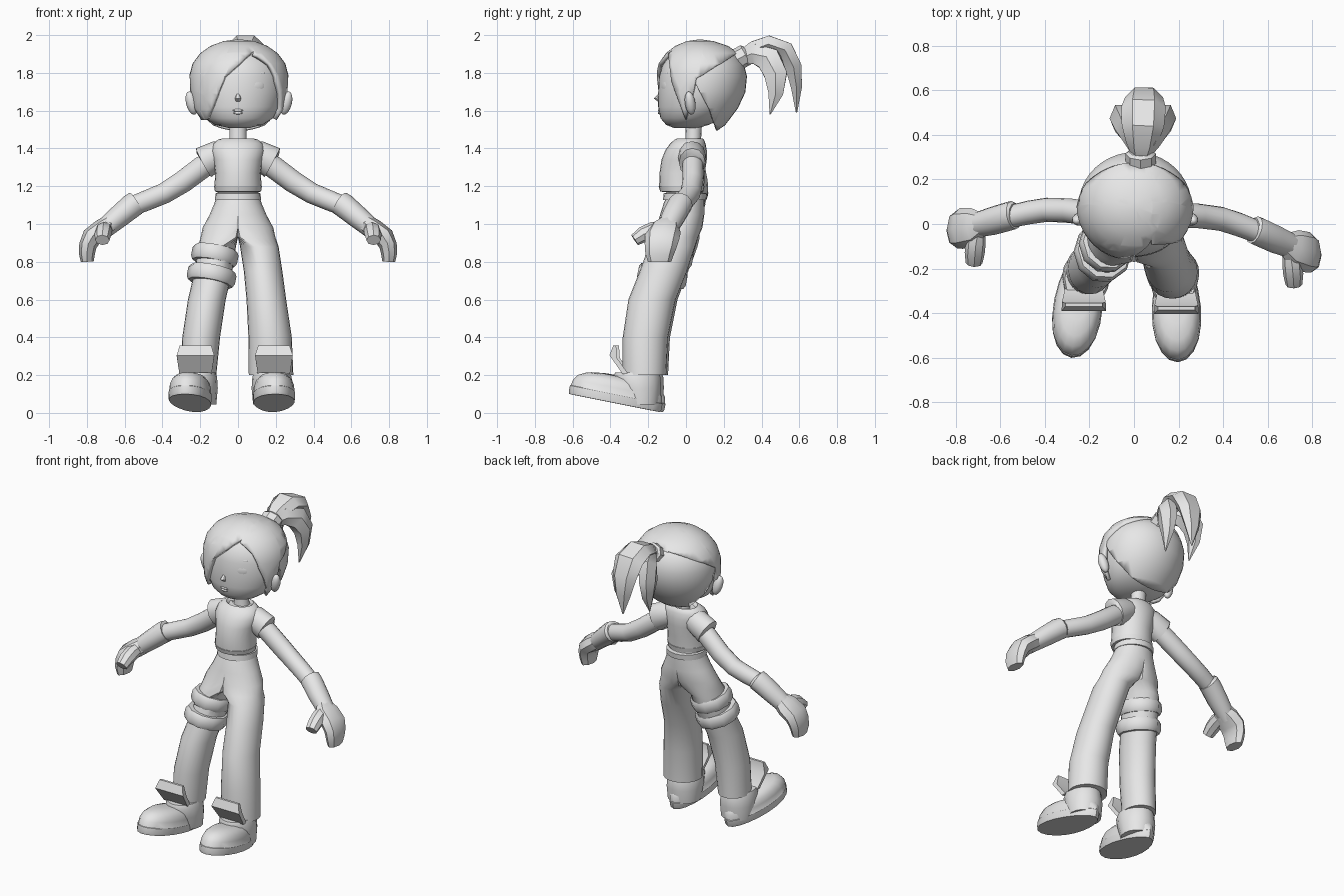
import bpy, bmesh, math
from mathutils import Vector, Matrix

grey = bpy.data.materials.new("plain grey")
grey.diffuse_color = (0.8, 0.8, 0.8, 1)


def finish(name, bm, normals=True):
    if normals:
        bmesh.ops.recalc_face_normals(bm, faces=bm.faces)
    me = bpy.data.meshes.new(name)
    bm.to_mesh(me)
    bm.free()
    me.materials.append(grey)
    ob = bpy.data.objects.new(name, me)
    bpy.context.collection.objects.link(ob)
    return ob


def skin(bm, rings):
    """Bridge rings of points and cap both ends."""
    vs = [[bm.verts.new(p) for p in r] for r in rings]
    n = len(vs[0])
    for a, b in zip(vs, vs[1:]):
        for i in range(n):
            j = (i + 1) % n
            bm.faces.new((a[i], a[j], b[j], b[i]))
    bm.faces.new(vs[0][::-1])
    bm.faces.new(vs[-1])


def tube(name, secs, side=(1, 0, 0), n=16, flat=False):
    """Loft of ellipses (x, y, z, a, b); a lies along side."""
    c = [Vector(s[:3]) for s in secs]
    rings = []
    for i, s in enumerate(secs):
        t = Vector((0, 0, 1)) if flat else (c[min(i + 1, len(c) - 1)] - c[max(i - 1, 0)]).normalized()
        u = Vector(side)
        u = (u - t * u.dot(t)).normalized()
        v = t.cross(u)
        rings.append([c[i] + u * s[3] * math.cos(k * math.tau / n) + v * s[4] * math.sin(k * math.tau / n)
                      for k in range(n)])
    bm = bmesh.new()
    skin(bm, rings)
    return finish(name, bm)


def stack(name, secs, n=24):
    """Horizontal ellipses (z, rx, front y, back y)."""
    return tube(name, [(0, (f + b) / 2, z, rx, (b - f) / 2) for z, rx, f, b in secs], n=n, flat=True)


def ball(name, loc, r, rot=(0, 0, 0), seg=16):
    bm = bmesh.new()
    bmesh.ops.create_uvsphere(bm, u_segments=seg, v_segments=seg // 2, radius=1)
    m = Matrix.Translation(loc)
    for ang, ax in zip(rot, "XYZ"):
        m = m @ Matrix.Rotation(ang, 4, ax)
    bm.transform(m @ Matrix.Diagonal((*r, 1)))
    return finish(name, bm)


# Head and hair shells share one skull profile
SKULL = [(1.507, .05, -.06, .06), (1.525, .125, -.105, .12), (1.56, .18, -.135, .20), (1.62, .22, -.147, .265),
         (1.70, .238, -.147, .302), (1.78, .24, -.143, .31), (1.84, .224, -.125, .295), (1.89, .187, -.09, .262),
         (1.925, .137, -.045, .21), (1.948, .075, .01, .14), (1.955, .02, .06, .09)]


def skull(d):
    bm = bmesh.new()
    k = 1 + d / .25
    rings = []
    for z, rx, f, b in SKULL:
        cy, ry = (f + b) / 2, (b - f) / 2
        rings.append([((rx * math.cos(i * math.tau / 40)) * k + .005,
                       .08 + (cy + ry * math.sin(i * math.tau / 40) - .08) * k,
                       1.74 + (z - 1.74) * k) for i in range(40)])
    skin(bm, rings)
    bmesh.ops.recalc_face_normals(bm, faces=bm.faces)
    return bm


def cross(h, z, line):
    (h0, z0), (h1, z1) = line
    return (h1 - h0) * (z - z0) - (z1 - z0) * (h - h0)


def carve(name, bm, planes, drop, thick):
    """Cut along planes, delete faces by rule and thicken inward."""
    for co, no in planes:
        bmesh.ops.bisect_plane(bm, geom=bm.verts[:] + bm.edges[:] + bm.faces[:], plane_co=co, plane_no=no)
    bad = [f for f in bm.faces if drop(f.calc_center_median())]
    bmesh.ops.delete(bm, geom=bad, context='FACES')
    ob = finish(name, bm, False)
    m = ob.modifiers.new("thickness", 'SOLIDIFY')
    m.thickness, m.offset = thick, -1
    return ob


def side_plane(l):
    return (0, l[0][0], l[0][1]), (0, l[1][1] - l[0][1], l[0][0] - l[1][0])


def front_plane(l):
    return (l[0][0], 0, l[0][1]), (l[1][1] - l[0][1], 0, l[0][0] - l[1][0])


finish("head", skull(0))
L1, L2 = ((-.07, 1.78), (.09, 1.93)), ((-.17, 1.545), (-.07, 1.78))
S1, S2 = ((-.078, 1.755), (-.095, 1.9)), ((0, 1.545), (-.078, 1.755))
B1, B2 = ((0, 1.545), (.055, 1.77)), ((.055, 1.77), (.247, 1.89))
K = ((.19, 1.48), (.03, 1.78))


def drop_front(c):
    x, y, z = c
    if z < 1.55 or (cross(y, z, B1) < 0 and cross(y, z, B2) < 0):
        return True
    if x > .08:
        return cross(y, z, S1) > 0 or cross(y, z, S2) > 0
    return y < .05 and cross(x, z, L1) < 0 and cross(x, z, L2) < 0


carve("front_hair", skull(.024), [front_plane(L1), front_plane(L2)] + [side_plane(l) for l in (S1, S2, B1, B2)]
      + [((.08, 0, 0), (1, 0, 0)), ((0, 0, 1.55), (0, 0, 1))], drop_front, .022)
back = carve("back_hair", skull(.014), [side_plane(K)], lambda c: cross(c.y, c.z, K) > 0, .014)
for v in back.data.vertices:  # pull the nape down to a point
    v.co.z -= .55 * max(0, 1.6 - v.co.z) * min(1, max(0, v.co.y / .15))

# Ears and face relief
for s in (-1, 1):
    ball("ear", (.005 + s * .25, .022, 1.64), (.03, .028, .064), (.15, s * .25, 0))
ball("eye", (.105, -.113, 1.73), (.043, .012, .036), (0, 0, .4))
ball("eyebrow", (.105, -.106, 1.795), (.05, .01, .008), (0, -.1, .42))
tube("nose", [(0, -.14, 1.69, .008, .006), (0, -.155, 1.665, .016, .016), (0, -.14, 1.648, .012, .008)], n=8, flat=True)
for z, w in ((1.602, .03), (1.588, .024)):
    ball("lip", (0, -.139, z), (w, .01, .008), seg=12)

# Ponytail
tube("hair_tie", [(.03, .26, 1.865, .055, .045), (.03, .27, 1.87, .068, .058), (.03, .315, 1.895, .068, .058),
                  (.03, .325, 1.90, .055, .045)], n=8)
tube("ponytail_middle", [(.03, .30, 1.885, .04, .04), (.035, .36, 1.925, .07, .05), (.04, .44, 1.952, .095, .052),
                         (.043, .525, 1.92, .10, .055), (.045, .57, 1.83, .085, .05), (.045, .585, 1.72, .055, .033),
                         (.045, .585, 1.59, .004, .004)], n=6)
for s in (-1, 1):
    tube("ponytail_side", [(.035, .30, 1.88, .03, .04), (.04 + s * .035, .37, 1.90, .045, .06),
                           (.04 + s * .075, .44, 1.87, .055, .075), (.04 + s * .10, .475, 1.79, .05, .07),
                           (.04 + s * .10, .475, 1.69, .033, .045), (.04 + s * .09, .445, 1.58, .003, .003)], n=6)

# Neck, shirt, waist
stack("neck", [(1.40, .055, -.01, .09), (1.45, .046, -.004, .08), (1.54, .045, 0, .085)], 16)
stack("shirt", [(1.185, .116, -.125, .085), (1.185, .124, -.14, .094), (1.205, .125, -.142, .096),
                (1.27, .12, -.14, .10), (1.34, .13, -.13, .11), (1.39, .142, -.11, .11), (1.425, .132, -.085, .104),
                (1.447, .105, -.06, .095), (1.452, .085, -.05, .088), (1.435, .07, -.035, .08)])
stack("shirt_hem_band", [(1.17, .115, -.12, .085), (1.172, .122, -.137, .092), (1.20, .127, -.145, .098),
                         (1.202, .12, -.13, .09)])
stack("midriff", [(1.12, .11, -.10, .09), (1.22, .108, -.11, .085)])
stack("belt", [(1.125, .11, -.1, .09), (1.127, .122, -.122, .108), (1.162, .119, -.118, .112), (1.165, .11, -.1, .09)])

# Arms and gloves; the left arm (+x) swings a little further forward
for s in (-1, 1):
    def arm(name, secs, n=16, side=(0, 1, 0)):
        return tube(name, [(s * x, y - (max(0, x - .15) * .17 if s > 0 else 0), z, a, b) for x, y, z, a, b in secs],
                    side, n)
    arm("sleeve", [(.04, .02, 1.385, .06, .055), (.10, .03, 1.368, .073, .076), (.182, .038, 1.325, .07, .086),
                   (.185, .038, 1.323, .055, .06)], 12)
    arm("upper_arm", [(.1, .03, 1.36, .055, .055), (.19, .045, 1.30, .056, .06), (.29, .06, 1.225, .055, .059),
                      (.39, .064, 1.163, .054, .055), (.47, .052, 1.13, .053, .054), (.57, .03, 1.09, .05, .052)])
    arm("glove", [(.535, .04, 1.113, .054, .054), (.54, .04, 1.11, .064, .064), (.56, .035, 1.098, .065, .065),
                  (.63, .015, 1.04, .064, .06), (.69, 0, .99, .058, .054), (.73, -.01, .955, .05, .05)], 12)
    arm("hand", [(.68, 0, .998, .055, .052), (.72, -.012, .97, .085, .056), (.775, -.02, .93, .092, .054),
                 (.795, -.025, .885, .085, .047), (.80, -.03, .84, .075, .042), (.798, -.03, .80, .062, .034)], 8)
    arm("thumb", [(.70, -.03, .975, .035, .04), (.71, -.08, .965, .045, .046), (.715, -.13, .945, .045, .042),
                  (.718, -.175, .915, .038, .032)], 8, (1, 0, 0))

# Trousers: two mirrored half pelvises welded at the middle, then separate legs
HIPS = [(1.15, 0, 0, .112, .10), (1.11, 0, -.01, .125, .108), (1.05, 0, -.02, .15, .117),
        (.98, .012, -.035, .175, .122), (.93, .05, -.055, .148, .12)]
LEGS = {1: [(.88, .113, -.075, .102, .123), (.75, .133, -.12, .102, .125), (.6, .15, -.18, .105, .125),
            (.4, .17, -.215, .115, .12), (.2, .175, -.22, .118, .115)],
        -1: [(.88, .111, -.07, .1, .12), (.75, .13, -.108, .1, .12), (.6, .165, -.165, .1, .12),
             (.4, .195, -.2, .1, .115), (.2, .21, -.205, .095, .11)]}
bm = bmesh.new()
for s in (-1, 1):
    skin(bm, [[(s * max(0, cx + rx * math.cos(i * math.tau / 24)), cy + ry * math.sin(i * math.tau / 24), z)
               for i in range(24)] for z, cx, cy, rx, ry in HIPS + LEGS[s]])
inner = [f for f in bm.faces if all(abs(v.co.x) < 1e-5 for v in f.verts)]
bmesh.ops.delete(bm, geom=inner, context='FACES')
bmesh.ops.remove_doubles(bm, verts=bm.verts, dist=1e-4)
finish("trousers", bm)

# Thigh straps, tilted square to the leg
for z, x, y, r in ((.832, -.123, -.088, .112), (.725, -.14, -.125, .118)):
    ax = Vector((.2, .2, 1)).normalized()
    secs = [(h, r + o) for h, o in ((-.042, -.02), (-.04, .002), (-.02, .012), (.022, .012), (.04, .002), (.042, -.02))]
    tube("thigh_strap", [(*(Vector((x, y, z)) + ax * h), a, a + .008) for h, a in secs], n=10)

# Shoes with toes tipped up, ankles and tongue flaps
for s, x, y, yaw, lx, ly in ((1, .19, -.378, .03, .18, -.23), (-1, -.25, -.36, -.13, -.215, -.215)):
    bm = bmesh.new()
    place = (Matrix.Translation((x, y, .052)) @ Matrix.Rotation(yaw, 4, 'Z') @ Matrix.Rotation(-.197, 4, 'X'))
    rings = []
    for h, k in ((0, .98), (.012, 1), (.045, 1), (.047, .985), (.08, .96), (.11, .87), (.132, .69), (.142, .4)):
        ring = []
        for i in range(20):
            c, l = math.cos(i * math.tau / 20), math.sin(i * math.tau / 20)
            ring.append(place @ Vector((k * c * (.11 + .016 * l), -l * .25 * k, h)))
        rings.append(ring)
    skin(bm, rings)
    finish("shoe", bm)
    tube("shoe_ankle", [(lx, ly - .01, .045, .1, .098), (lx, ly - .02, .13, .108, .118), (lx, ly - .03, .19, .104, .125),
                        (lx, ly - .03, .215, .095, .115)], flat=True)
    bm = bmesh.new()  # ridged flap: bottom edge, ridge, top edge, back
    fx = lx + s * .01
    edge = [(.085, -.105, .205), (.1, -.175, .305), (.083, -.155, .357), (.083, -.14, .357), (.098, -.135, .29),
            (.085, -.075, .205)]
    skin(bm, [[(fx + sgn * w, ly + dy, z) for w, dy, z in edge] for sgn in (-1, 1)])
    finish("shoe_tongue", bm)

for ob in bpy.context.scene.objects:
    ob.select_set(True)
    bpy.context.view_layer.objects.active = ob
bpy.ops.object.shade_smooth_by_angle(angle=math.radians(38))
